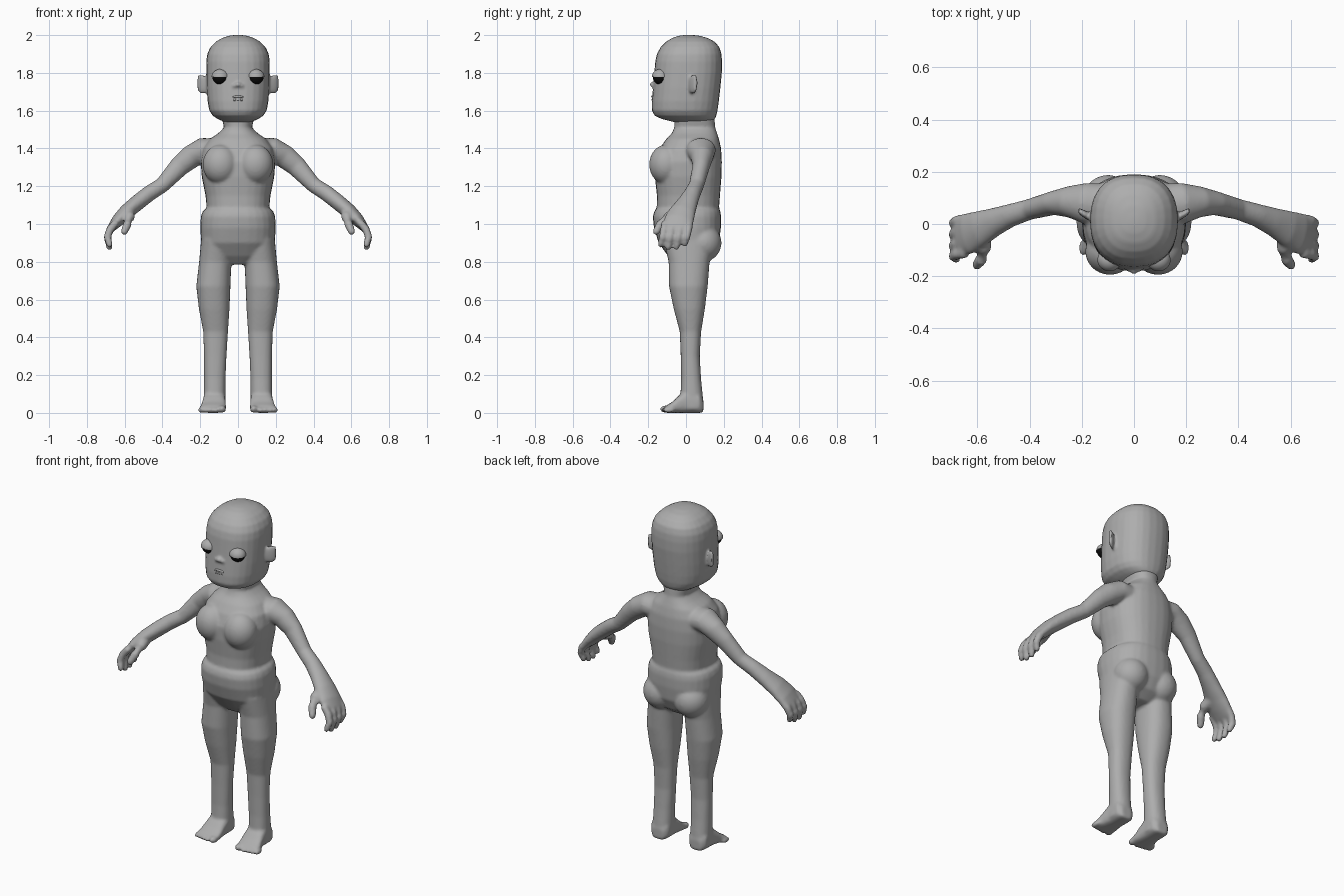
import bpy, bmesh, math
from mathutils import Vector, Matrix

if "Cube" in bpy.data.objects:
    bpy.data.objects.remove(bpy.data.objects["Cube"])


def material(name, v):
    m = bpy.data.materials.new(name)
    m.diffuse_color = (v, v, v, 1)
    m.use_nodes = True
    m.node_tree.nodes["Principled BSDF"].inputs["Base Color"].default_value = m.diffuse_color
    return m


SKIN = material("grey skin", 0.42)
BLACK = material("black eye", 0.004)


def loft(bm, rings, exp=2.0, n=28):
    """Skin superellipse rings given as (centre, u axis, v axis)."""
    loops = []
    for c, u, v in rings:
        loop = []
        for i in range(n):
            a = 2 * math.pi * i / n
            ca, sa = math.cos(a), math.sin(a)
            p = Vector(c) + u * math.copysign(abs(ca) ** (2 / exp), ca) \
                + v * math.copysign(abs(sa) ** (2 / exp), sa)
            loop.append(bm.verts.new(p))
        loops.append(loop)
    for a, b in zip(loops, loops[1:]):
        for i in range(n):
            j = (i + 1) % n
            bm.faces.new((a[i], a[j], b[j], b[i]))
    for loop, ring in ((loops[0], rings[0]), (loops[-1], rings[-1])):
        tip = bm.verts.new(Vector(ring[0]))
        for i in range(n):
            bm.faces.new((loop[i], loop[(i + 1) % n], tip))


def upright(bm, rows, cx=0, exp=2.4):
    """Rows are z, half width, front y, back y."""
    loft(bm, [((cx, (f + b) / 2, z), Vector((w, 0, 0)), Vector((0, (b - f) / 2, 0)))
              for z, w, f, b in rows], exp)


def limb(bm, pts, s):
    """Points are x, y, z, thickness, width across y; ends are rounded."""
    ps = [Vector((s * p[0], p[1], p[2])) for p in pts]
    rings = []
    for i, p in enumerate(ps):
        t = (ps[min(i + 1, len(ps) - 1)] - ps[max(i - 1, 0)]).normalized()
        ref = Vector((0, 1, 0)) if abs(t.y) < 0.75 else Vector((1, 0, 0))
        v = (ref - t * ref.dot(t)).normalized()
        u = t.cross(v)
        th, w = pts[i][3], pts[i][4]
        rings.append((p, u * th, v * w))
        if i == len(ps) - 1:
            for k in (0.5, 0.85, 0.98):
                q = math.sqrt(1 - k * k)
                rings.append((p + t * th * k, u * th * q, v * w * q))
    loft(bm, rings, 2.0, 20)


def ball(bm, c, r, rot=0.0):
    mat = Matrix.Translation(c) @ Matrix.Rotation(rot, 4, 'Z') @ Matrix.Diagonal((*r, 1))
    bmesh.ops.create_uvsphere(bm, u_segments=28, v_segments=18, radius=1, matrix=mat)


def finish(bm, name, mat):
    bmesh.ops.recalc_face_normals(bm, faces=bm.faces)
    me = bpy.data.meshes.new(name)
    bm.to_mesh(me)
    bm.free()
    for p in me.polygons:
        p.use_smooth = True
    me.materials.append(mat)
    ob = bpy.data.objects.new(name, me)
    bpy.context.collection.objects.link(ob)
    return ob


def blend(ob, voxel, smooth):
    """Fuse overlapping volumes into one soft skin."""
    bpy.context.view_layer.objects.active = ob
    m = ob.modifiers.new("fuse", 'REMESH')
    m.mode = 'VOXEL'
    m.voxel_size = voxel
    m.use_smooth_shade = True
    bpy.ops.object.modifier_apply(modifier=m.name)
    m = ob.modifiers.new("soften", 'SMOOTH')
    m.factor = 0.5
    m.iterations = smooth
    bpy.ops.object.modifier_apply(modifier=m.name)
    if not ob.data.materials:
        ob.data.materials.append(SKIN)


# Torso, pelvis and neck
bm = bmesh.new()
upright(bm, [(.785, .08, -.05, .08), (.83, .165, -.095, .14), (.90, .195, -.145, .175),
             (.98, .20, -.17, .185), (1.04, .197, -.176, .186), (1.068, .187, -.168, .182),
             (1.085, .166, -.155, .175), (1.15, .172, -.154, .18), (1.25, .192, -.165, .188),
             (1.33, .198, -.165, .19), (1.40, .185, -.14, .186), (1.45, .15, -.105, .175),
             (1.48, .105, -.075, .165), (1.51, .074, -.062, .155), (1.57, .088, -.062, .15)])

for s in (1, -1):
    # Chest and seat fullness
    ball(bm, (s * .092, -.105, 1.315), (.095, .09, .105))
    ball(bm, (s * .10, .09, .90), (.098, .098, .10))

    # Leg
    loft(bm, [((s * (a + b) / 2, (f + k) / 2, z), Vector(((b - a) / 2, 0, 0)),
               Vector((0, (k - f) / 2, 0)))
              for z, a, b, f, k in (
                  (.92, .03, .195, -.12, .15), (.80, .035, .206, -.092, .125),
                  (.67, .04, .221, -.09, .115), (.55, .045, .207, -.065, .10),
                  (.43, .053, .184, -.033, .08), (.30, .061, .18, -.028, .073),
                  (.18, .066, .18, -.026, .08), (.08, .066, .182, -.03, .09),
                  (.02, .066, .184, -.03, .092))], 2.3)

    # Foot: rows are y, inner x, outer x, height
    loft(bm, [((s * (a + b) / 2, y, h / 2), Vector(((b - a) / 2, 0, 0)), Vector((0, 0, h / 2)))
              for y, a, b, h in (
                  (.092, .09, .16, .07), (.07, .068, .182, .11), (0, .066, .184, .12),
                  (-.04, .065, .19, .09), (-.07, .063, .198, .06),
                  (-.098, .064, .202, .043), (-.108, .07, .198, .036))], 3)
    # Toes
    for i in range(5):
        r = .021 if i == 0 else .0155
        x = .084 if i == 0 else .092 + .0262 * i
        ball(bm, (s * x, -.108 + .004 * i, r * .95), (r, .03, r * .95))

    # Arm and palm
    limb(bm, [(.10, .07, 1.385, .07, .085), (.19, .08, 1.39, .066, .078),
              (.25, .085, 1.355, .062, .06), (.31, .08, 1.305, .054, .046),
              (.40, .056, 1.207, .041, .04), (.47, .034, 1.162, .042, .044),
              (.53, .01, 1.115, .042, .054), (.59, -.018, 1.065, .04, .07),
              (.635, -.037, 1.02, .034, .08), (.665, -.045, .985, .024, .078)], s)
    # Fingers
    for i, y in enumerate((.018, -.026, -.07, -.11)):
        tip = (.895, .878, .876, .892)[i]
        limb(bm, [(.645, y, 1.01, .02, .021), (.678, y - .006, .97, .021, .021),
                  (.692, y - .014, .93, .02, .019), (.680, y - .024, tip, .017, .016)], s)
    # Thumb
    limb(bm, [(.58, -.04, 1.06, .032, .032), (.575, -.095, 1.035, .029, .029),
              (.585, -.135, 1.0, .024, .024), (.602, -.158, .96, .019, .019)], s)

body = finish(bm, "body", SKIN)
blend(body, .0085, 5)

# Head with ears, nose and lips
bm = bmesh.new()
upright(bm, [(1.535, .06, -.045, .13), (1.555, .105, -.125, .152), (1.572, .133, -.165, .16),
             (1.60, .152, -.181, .167), (1.65, .161, -.181, .174), (1.72, .166, -.175, .182),
             (1.80, .168, -.168, .19), (1.86, .168, -.163, .191), (1.90, .163, -.154, .188),
             (1.935, .147, -.135, .178), (1.965, .118, -.106, .152), (1.985, .084, -.073, .115),
             (1.997, .045, -.035, .07), (2.001, .015, -.005, .03)], exp=2.35)
for s in (1, -1):
    loft(bm, [((s * x, y, z), Vector((0, .016, 0)) * k, Vector((0, 0, h)))
              for x, y, z, k, h in ((.145, .02, 1.735, 1, .036), (.175, .03, 1.738, 1, .046),
                                    (.198, .042, 1.742, .9, .051), (.214, .052, 1.746, .6, .04))],
         2.4, 20)
    ball(bm, (s * .017, -.174, 1.731), (.013, .011, .009))
ball(bm, (0, -.177, 1.738), (.016, .016, .013))
head = finish(bm, "head", SKIN)
blend(head, .0075, 3)

# Downturned mouth
for name, z0, r in (("upper_lip", 1.675, .006), ("lower_lip", 1.658, .005)):
    bm = bmesh.new()
    rings = []
    for i in range(-6, 7):
        t = i / 6
        k = r * max(.15, math.sqrt(1 - t * t))
        y = -.179 + .012 * t * t
        rings.append(((t * .044, y, z0 - .012 * t * t), Vector((0, k, 0)), Vector((0, 0, k))))
    loft(bm, rings, 2, 12)
    finish(bm, name, SKIN)

# Eyes and heavy upper lids
for s, side in ((1, "left"), (-1, "right")):
    c = (s * .094, -.137, 1.778)
    bm = bmesh.new()
    ball(bm, c, (.041, .039, .039))
    finish(bm, side + "_eye", BLACK)
    bm = bmesh.new()
    ball(bm, c, (.046, .044, .042))
    cut = bmesh.ops.bisect_plane(bm, geom=bm.verts[:] + bm.edges[:] + bm.faces[:],
                                 plane_co=(c[0], c[1], 1.777),
                                 plane_no=(0, 0, -1), clear_outer=True)
    rim = [e for e in cut["geom_cut"] if isinstance(e, bmesh.types.BMEdge)]
    bmesh.ops.edgeloop_fill(bm, edges=rim)
    lid = finish(bm, side + "_eyelid", SKIN)
    bpy.ops.object.select_all(action='DESELECT')
    bpy.context.view_layer.objects.active = lid
    lid.select_set(True)
    bpy.ops.object.shade_smooth_by_angle(angle=math.radians(40))
